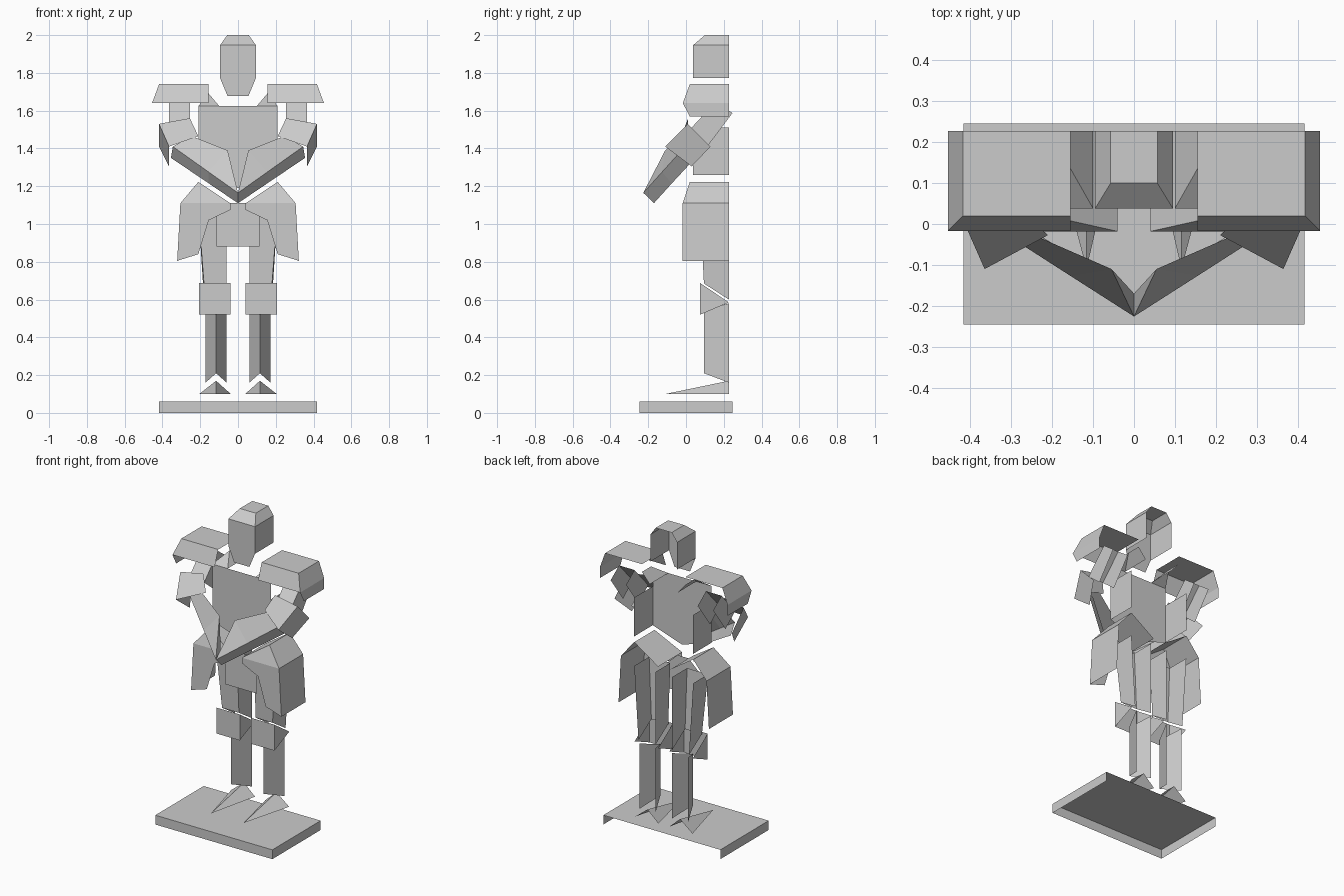
import bpy, bmesh

BACK = 0.227  # common plane where the open-backed shells end


def shell(name, polys, mirror=False):
    """Thin open surface made of flat panels, optionally mirrored across x."""
    bm = bmesh.new()
    for p in polys:
        bm.faces.new([bm.verts.new(c) for c in p])
    bmesh.ops.remove_doubles(bm, verts=bm.verts, dist=0.0005)
    bmesh.ops.recalc_face_normals(bm, faces=bm.faces)
    me = bpy.data.meshes.new(name)
    bm.to_mesh(me)
    bm.free()
    ob = bpy.data.objects.new(name, me)
    bpy.context.collection.objects.link(ob)
    if mirror:
        ob.modifiers.new("mirror", 'MIRROR').use_axis[0] = True
    return ob


def flat(y, pts):
    """Panel facing front from an x/z outline."""
    return [(x, y, z) for x, z in pts]


def sym(pts):
    """Complete a right-hand x/z outline with its mirror image."""
    return pts + [(-x, z) for x, z in reversed(pts) if x > 0]


def loft(a, b):
    """Quads joining two paths of equal length."""
    return [(a[i], a[i + 1], b[i + 1], b[i]) for i in range(len(a) - 1)]


# Base: top, front and two ends
X, Y, H = 0.417, 0.246, 0.06
rim = [(-X, Y), (-X, -Y), (X, -Y), (X, Y)]
top = [(x, y, H) for x, y in rim]
shell("base", [top] + loft(top, [(x, y, 0) for x, y in rim]))

# Helmet: front plate plus bevelled hood
face = sym([(0.055, 1.677), (0.095, 1.773), (0.095, 1.947)])
low = [(-0.095, BACK, 1.773), (-0.095, 0.038, 1.773)]
mid = [(-0.095, BACK, 1.947), (-0.095, 0.038, 1.947), (0.095, 0.038, 1.947), (0.095, BACK, 1.947)]
crown = [(-0.057, BACK, 2), (-0.057, 0.1, 2), (0.057, 0.1, 2), (0.057, BACK, 2)]
side = loft(low, mid[:2])
side += [[(-x, y, z) for x, y, z in side[0]]]
shell("helmet", [flat(0.038, face), crown] + loft(mid, crown) + side)

# Breastplate with side plates
chest = [(0, 1.19), (0.21, 1.26), (0.21, 1.51), (0.21, 1.625)]
sides = [[(s * 0.21, y, z) for y, z in
          ((0.038, 1.26), (0.038, 1.51), (BACK, 1.51), (BACK, 1.26))] for s in (-1, 1)]
shell("breastplate", [flat(0.038, sym(chest))] + sides)

# Collar slopes
shell("collar", [
    [(0.1, 0.038, 1.625), (0.155, 0.135, 1.69), (0.155, BACK, 1.69), (0.1, BACK, 1.625)],
    [(0.1, 0.038, 1.625), (0.21, 0.038, 1.625), (0.155, 0.135, 1.69)]], True)

# Shoulder guards
crest = [(0.155, 0.02, 1.74), (0.418, 0.02, 1.74), (0.418, BACK, 1.74)]
brim = [(0.155, -0.017, 1.64), (0.455, -0.017, 1.64), (0.455, BACK, 1.64)]
shell("shoulder_guard", [crest + [(0.155, BACK, 1.74)]] + loft(crest, brim) + [
    brim[1:] + [(0.455, BACK, 1.57), (0.455, 0.02, 1.57)]], True)

# Upper arms, open at the rear
arm = [[(x, y, z) for x, y, z in
        ((0.255, b, c), (0.255, f, d), (0.365, f, d), (0.365, b, c))]
       for b, c, f, d in ((0.246, 1.587, 0.16, 1.65), (0.12, 1.42, 0.02, 1.5))]
shell("upper_arm", loft(*arm), True)

# Elbow guards
A, B = (0.418, 0.01, 1.53), (0.418, 0.13, 1.41)
C, D = (0.365, 0.03, 1.305), (0.365, -0.11, 1.41)
shell("elbow_guard", [(A, B, C, D), (A, D, (0.21, -0.027, 1.465), (0.255, 0.012, 1.56))], True)

# Forearms meeting in the middle
inner = [(0, -0.226, 1.165), (0.055, -0.11, 1.39), (0.245, -0.027, 1.465)]
edge = [(0, -0.226, 1.165), (0.155, -0.127, 1.275), (0.345, -0.005, 1.41)]
under = [(0, -0.17, 1.11), (0.155, -0.075, 1.215), (0.355, 0.05, 1.35)]
shell("forearm", [
    (edge[0], edge[1], inner[1]), (edge[1], edge[2], inner[2], inner[1]),
    (inner[0], inner[1], under[0])] + loft(edge, under), True)

# Hip guards
ridge = [(0.21, 0.02, 1.223), (0.21, BACK, 1.223)]
hip = [(0.305, -0.018, 1.11), (0.305, BACK, 1.11)]
hem = [(0.322, -0.018, 0.805), (0.322, BACK, 0.805)]
waist = [(0.04, -0.018, 1.11), (0.04, BACK, 1.11)]
shell("hip_guard", loft(ridge, hip) + loft(hip, hem) + loft(ridge, waist) + [
    (ridge[0], hip[0], waist[0]),
    flat(-0.018, [(0.305, 1.11), (0.322, 0.805), (0.21, 0.84),
                  (0.155, 1.02), (0.04, 1.075), (0.04, 1.11)])], True)

# Groin plate
shell("groin_plate", [flat(0.03, sym([(0.115, 0.88), (0.115, 1.04), (0.04, 1.11)]))])

# Thighs: open at the rear, sides cut on a slant at the knee
upper = [(0.06, BACK, 1.07), (0.06, 0.075, 1.07), (0.21, 0.075, 1.07), (0.21, BACK, 1.07)]
lower = [(0.06, BACK, 0.6), (0.06, 0.095, 0.685), (0.18, 0.095, 0.685), (0.18, BACK, 0.6)]
shell("thigh", loft(upper, lower), True)

# Knee guards: front plate and two triangular cheeks
knee = [flat(0.075, [(0.04, 0.52), (0.207, 0.52), (0.207, 0.687), (0.04, 0.687)])]
knee += [[(x, 0.075, 0.687), (x, 0.075, 0.52), (x, BACK, 0.585)] for x in (0.04, 0.207)]
shell("knee_guard", knee, True)

# Shins: folded plates with a front ridge
shell("shin", loft(
    [(0.06, BACK, 0.58), (0.116, 0.095, 0.54), (0.172, BACK, 0.58)],
    [(0.06, BACK, 0.16), (0.116, 0.095, 0.21), (0.172, BACK, 0.16)]), True)

# Feet: pointed wedges
toe, ankle = (0.116, -0.11, 0.1), (0.116, BACK, 0.17)
shell("foot", [(toe, ankle, (x, BACK, 0.1)) for x in (0.038, 0.205)], True)
